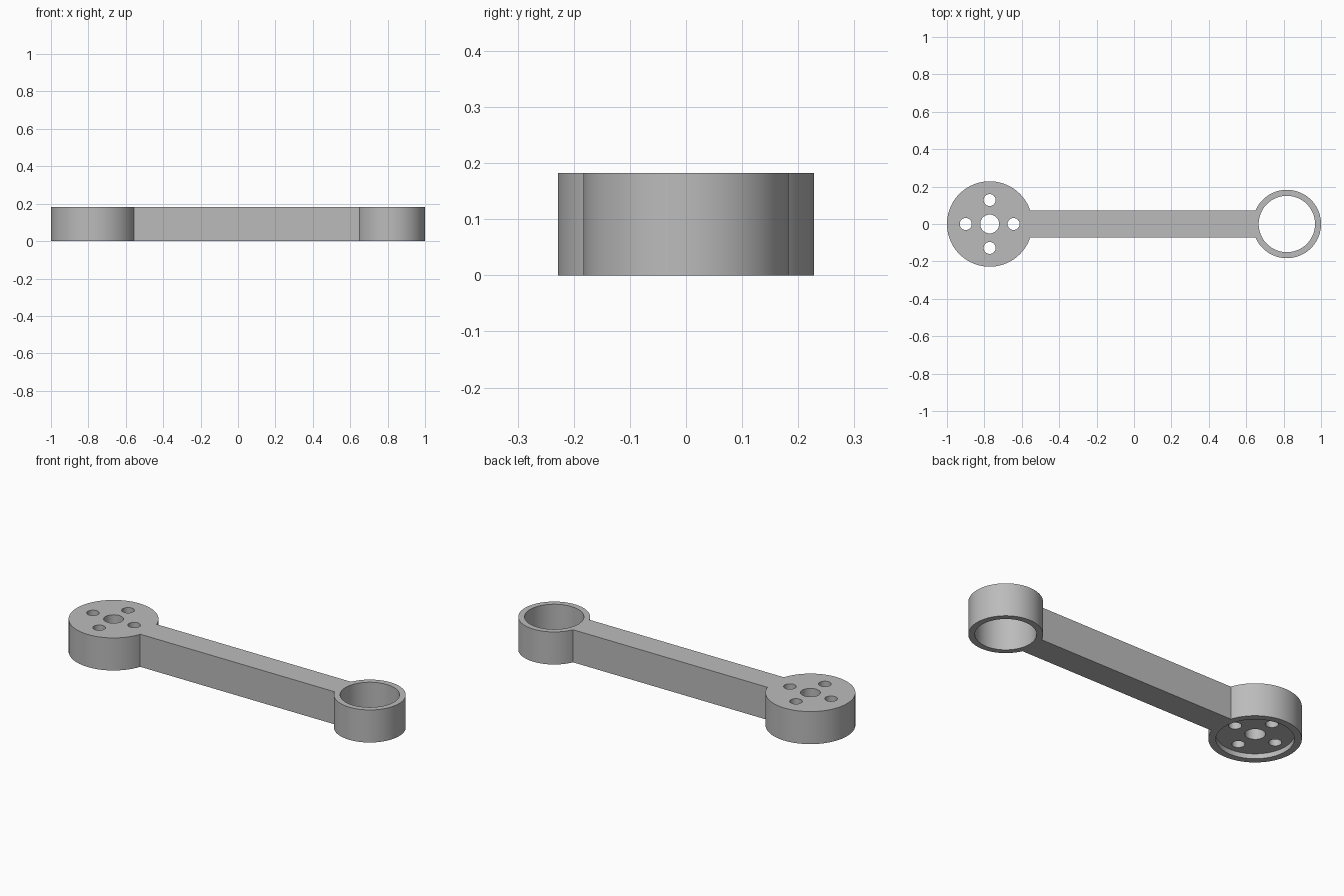
import bpy, bmesh, math

cube = bpy.data.objects.get("Cube")
if cube:
    bpy.data.objects.remove(cube, do_unlink=True)

UNIT = 2 / 219            # all sizes below are in whole design units
HEIGHT = 20 * UNIT
HUB_X, HUB_R = -1 + 25 * UNIT, 25 * UNIT
RING_X, RING_R = 1 - 20 * UNIT, 20 * UNIT
ARM_HALF = 8 * UNIT

grey = bpy.data.materials.new("mid grey")
grey.use_nodes = True
grey.diffuse_color = (0.5, 0.5, 0.5, 1)
grey.node_tree.nodes["Principled BSDF"].inputs["Base Color"].default_value = (0.5, 0.5, 0.5, 1)


def arc(cx, r, start, end, steps=96):
    """Points on a circle around (cx, 0)."""
    return [(cx + r * math.cos(start + (end - start) * i / steps),
             r * math.sin(start + (end - start) * i / steps))
            for i in range(steps + 1)]


def prism(name, outline, bottom, top):
    """Extrude a flat outline upwards into a solid."""
    bm = bmesh.new()
    face = bm.faces.new([bm.verts.new((x, y, bottom)) for x, y in outline])
    grown = bmesh.ops.extrude_face_region(bm, geom=[face], use_keep_orig=True)
    verts = [g for g in grown["geom"] if isinstance(g, bmesh.types.BMVert)]
    bmesh.ops.translate(bm, verts=verts, vec=(0, 0, top - bottom))
    bmesh.ops.recalc_face_normals(bm, faces=bm.faces)
    mesh = bpy.data.meshes.new(name)
    bm.to_mesh(mesh)
    bm.free()
    mesh.materials.append(grey)
    obj = bpy.data.objects.new(name, mesh)
    bpy.context.collection.objects.link(obj)
    return obj


def select(obj):
    bpy.ops.object.select_all(action='DESELECT')
    obj.select_set(True)
    bpy.context.view_layer.objects.active = obj


# Body: hub disc, straight arm and end ring as one outline
hub_angle = math.asin(ARM_HALF / HUB_R)
ring_angle = math.pi - math.asin(ARM_HALF / RING_R)
outline = (arc(HUB_X, HUB_R, hub_angle, 2 * math.pi - hub_angle)
           + arc(RING_X, RING_R, -ring_angle, ring_angle))
body = prism("link_arm", outline, 0, HEIGHT)


def cut(name, x, y, r, bottom, top):
    """Bore a round hole into the body."""
    circle = [(px, py + y) for px, py in arc(x, r, 0, 2 * math.pi)[:-1]]
    cutter = prism(name, circle, bottom, top)
    cutter.hide_render = True
    mod = body.modifiers.new(name, 'BOOLEAN')
    mod.operation = 'DIFFERENCE'
    mod.solver = 'EXACT'
    mod.object = cutter
    select(body)
    bpy.ops.object.modifier_apply(modifier=mod.name)
    bpy.data.objects.remove(cutter, do_unlink=True)


# Ring bore, hub recess underneath, centre hole and four bolt holes
cut("ring_bore", RING_X, 0, 16.5 * UNIT, -1, 1)
cut("hub_recess", HUB_X, 0, 21 * UNIT, -1, 3 * UNIT)
cut("centre_hole", HUB_X, 0, 5.5 * UNIT, -1, 1)
for dx, dy in ((1, 0), (0, 1), (-1, 0), (0, -1)):
    cut("bolt_hole", HUB_X + 14 * UNIT * dx, 14 * UNIT * dy, 3.5 * UNIT, -1, 1)

select(body)
bpy.ops.object.shade_smooth_by_angle(angle=math.radians(30))
